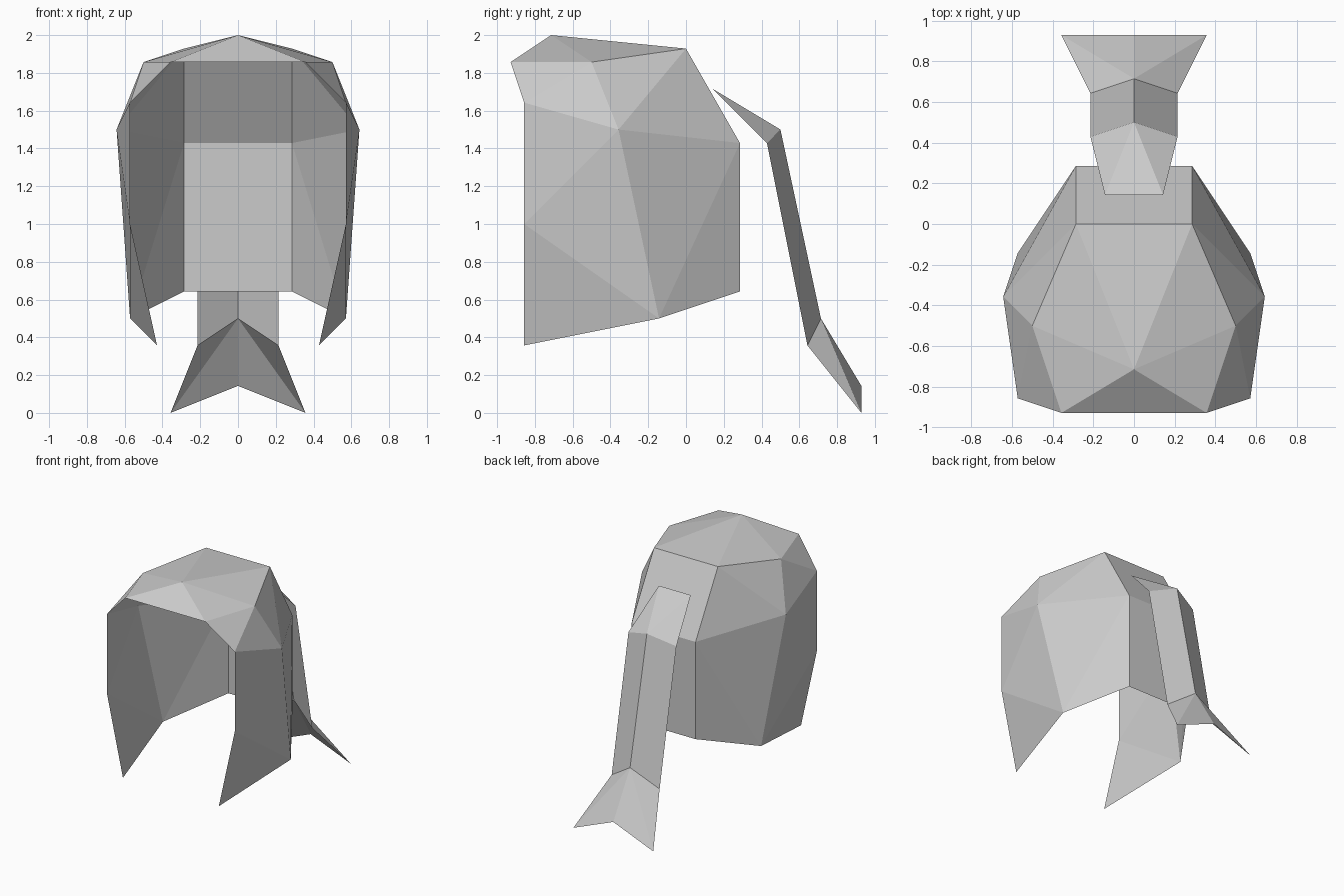
import bpy
import bmesh
from mathutils import Vector

if "Cube" in bpy.data.objects:
    bpy.data.objects.remove(bpy.data.objects["Cube"], do_unlink=True)

# One plain grey for the whole model
grey = bpy.data.materials.new("hair_grey")
grey.use_nodes = True
colour = (0.6, 0.6, 0.6, 1)
grey.diffuse_color = colour
grey.node_tree.nodes["Principled BSDF"].inputs["Base Color"].default_value = colour

UNIT = 1 / 14  # modelling grid step


def mirrored_sheet(name, points, faces, inside):
    """Build the left half of a faceted open sheet and mirror it across x."""
    bm = bmesh.new()
    verts = {key: bm.verts.new(Vector(co) * UNIT) for key, co in points.items()}
    for names in faces:
        face = bm.faces.new([verts[key] for key in names.split()])
        face.normal_update()
        # Point every face away from the inside of the hair
        if face.normal.dot(face.calc_center_median() - Vector(inside)) < 0:
            face.normal_flip()
    mesh = bpy.data.meshes.new(name)
    bm.to_mesh(mesh)
    bm.free()
    mesh.materials.append(grey)
    obj = bpy.data.objects.new(name, mesh)
    bpy.context.collection.objects.link(obj)
    mirror = obj.modifiers.new("mirror", "MIRROR")
    mirror.use_clip = True
    return obj


# Hair cap: open at the face and underneath
cap_points = {
    "peak": (0, -10, 28),
    "fringe_mid": (0, -13, 26),
    "fringe": (5, -13, 26),
    "brow": (7, -7, 26),
    "crown_mid": (0, 0, 27),
    "crown": (4, 0, 27),
    "temple": (8, -12, 23),
    "ear": (9, -5, 21),
    "cheek": (8, -12, 14),
    "tip": (6, -12, 5),
    "hem": (8, -2, 7),
    "nape_top_mid": (0, 4, 20),
    "nape_top": (4, 4, 20),
    "nape_mid": (0, 4, 9),
    "nape": (4, 4, 9),
}
cap_faces = [
    # top
    "peak fringe_mid fringe",
    "peak fringe brow",
    "peak brow crown",
    "peak crown crown_mid",
    # side
    "fringe temple brow",
    "temple ear brow",
    "brow ear crown",
    "crown ear nape_top",
    "temple cheek ear",
    "cheek hem ear",
    "cheek tip hem",
    "ear hem nape_top",
    "nape_top hem nape",
    # back
    "crown_mid crown nape_top nape_top_mid",
    "nape_top_mid nape_top nape nape_mid",
]
mirrored_sheet("hair_cap", cap_points, cap_faces, (0, -0.4, 1))

# Ponytail: ridged strip with a forked end
tail_points = {
    "root_mid": (0, 2, 24),
    "root": (2, 2, 24),
    "bend_ridge": (0, 7, 21),
    "bend": (3, 6, 20),
    "tie_ridge": (0, 10, 7),
    "tie": (3, 9, 5),
    "fork_mid": (0, 13, 2),
    "fork": (5, 13, 0),
}
tail_faces = [
    "root_mid root bend_ridge",
    "root bend bend_ridge",
    "bend_ridge bend tie tie_ridge",
    "tie_ridge tie fork",
    "tie_ridge fork fork_mid",
]
mirrored_sheet("ponytail", tail_points, tail_faces, (0, 0, 0))
